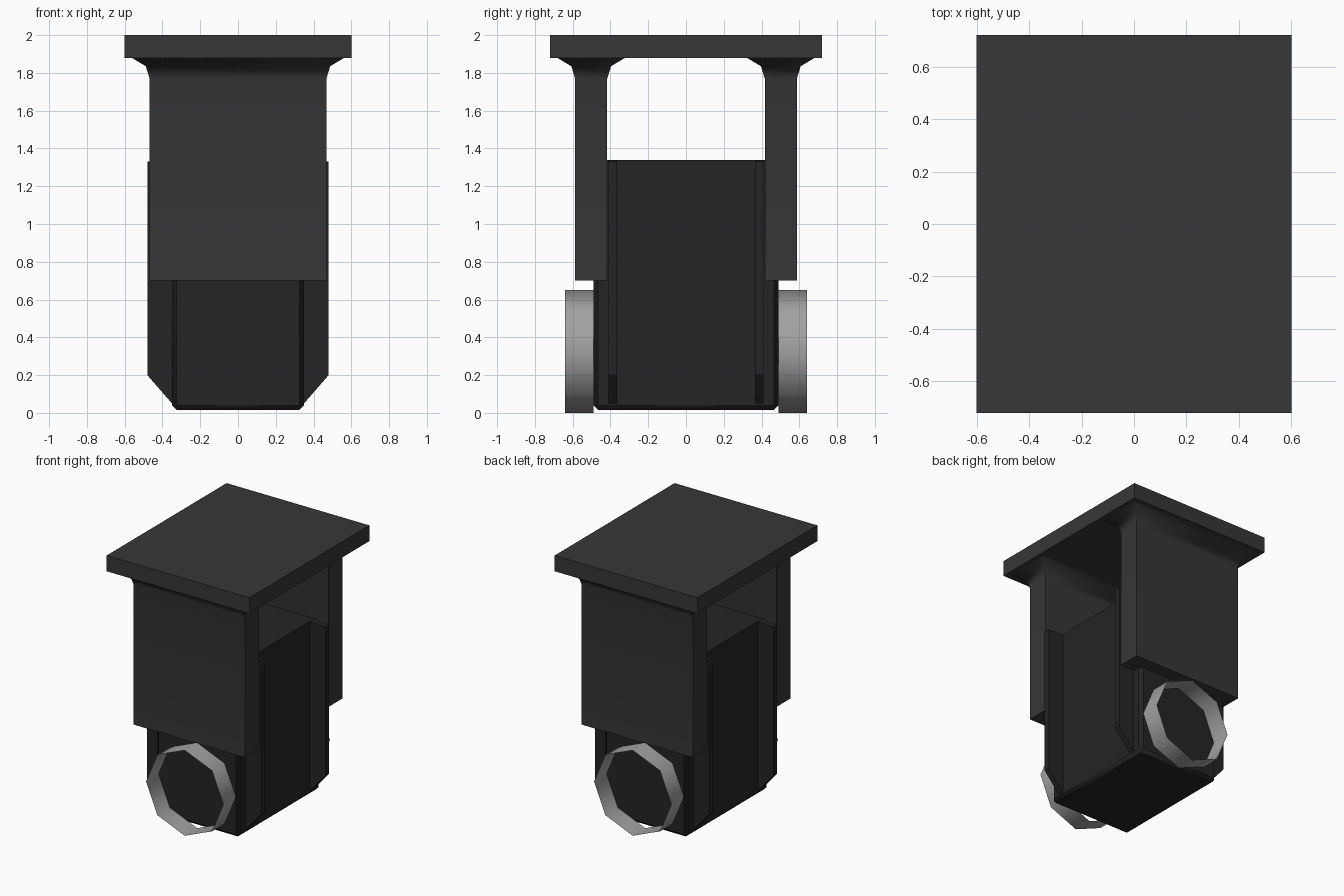
import bpy, bmesh, math
from mathutils import Matrix

if "Cube" in bpy.data.objects:
    bpy.data.objects.remove(bpy.data.objects["Cube"])


def material(name, v):
    m = bpy.data.materials.new(name)
    m.diffuse_color = (v, v, v, 1)
    m.use_nodes = True
    m.node_tree.nodes["Principled BSDF"].inputs["Base Color"].default_value = m.diffuse_color
    return m


DARK = material("dark_metal", 0.038)
BLACK = material("black_body", 0.018)
GREY = material("bare_grey", 0.36)


def finish(name, bm, mat, angle=None):
    bmesh.ops.recalc_face_normals(bm, faces=bm.faces)
    me = bpy.data.meshes.new(name)
    bm.to_mesh(me)
    bm.free()
    ob = bpy.data.objects.new(name, me)
    bpy.context.collection.objects.link(ob)
    me.materials.append(mat)
    if angle is not None:
        bpy.ops.object.select_all(action='DESELECT')
        ob.select_set(True)
        bpy.context.view_layer.objects.active = ob
        bpy.ops.object.shade_smooth_by_angle(angle=math.radians(angle))
    return ob


def loft(name, loops, mat, angle=None):
    """Skin a list of equal-length point loops and cap both ends."""
    bm = bmesh.new()
    rings = [[bm.verts.new(p) for p in lp] for lp in loops]
    for a, b in zip(rings, rings[1:]):
        for i in range(len(a)):
            j = (i + 1) % len(a)
            bm.faces.new((a[i], a[j], b[j], b[i]))
    bm.faces.new(rings[0][::-1])
    bm.faces.new(rings[-1])
    return finish(name, bm, mat, angle)


def rect(hx, y0, y1, z):
    return [(-hx, y0, z), (hx, y0, z), (hx, y1, z), (-hx, y1, z)]


# Top mounting plate
loft("top_plate", [rect(0.6, -0.72, 0.72, z) for z in (1.88, 2.0)], DARK)

# Main body, bevelled along its lower edges and corners
body = loft("body", [rect(0.35, -0.49, 0.49, z) for z in (0.015, 1.34)], BLACK, 50)
bev = body.modifiers.new("bevel", 'BEVEL')
bev.width = 0.025
bev.segments = 1
bev.limit_method = 'WEIGHT'
weights = body.data.attributes.new("bevel_weight_edge", 'FLOAT', 'EDGE')
for e in body.data.edges:
    if min(body.data.vertices[v].co.z for v in e.vertices) < 0.1:
        weights.data[e.index].value = 1.0

for s, side in ((-1, "front"), (1, "back")):
    # Hanger arm flaring out where it meets the plate
    levels = [(0.7, 0), (1.77, 0), (1.835, 0.02), (1.88, 0.095)]
    loft(side + "_hanger_arm",
         [rect(0.468 + d, s * 0.502 - 0.085 - d, s * 0.502 + 0.085 + d, z)
          for z, d in levels], DARK, 60)

    # Thin ribs beside the body with a sloping lower corner
    for t, hand in ((-1, "left"), (1, "right")):
        profile = [(0.32, 0.035), (0.345, 0.045), (0.48, 0.2), (0.48, 1.33), (0.32, 1.34)]
        loft(f"{side}_{hand}_rib",
             [[(t * x, s * y, z) for x, z in profile] for y in (0.365, 0.41)], BLACK)

    # Open eight-sided collar, a single thin wall
    bm = bmesh.new()
    bmesh.ops.create_cone(bm, cap_ends=False, segments=8, radius1=0.325,
                          radius2=0.325, depth=0.15,
                          matrix=Matrix.Translation((0, s * 0.565, 0.325))
                          @ Matrix.Rotation(math.pi / 2, 4, 'X'))
    finish(side + "_collar", bm, GREY, 60)
